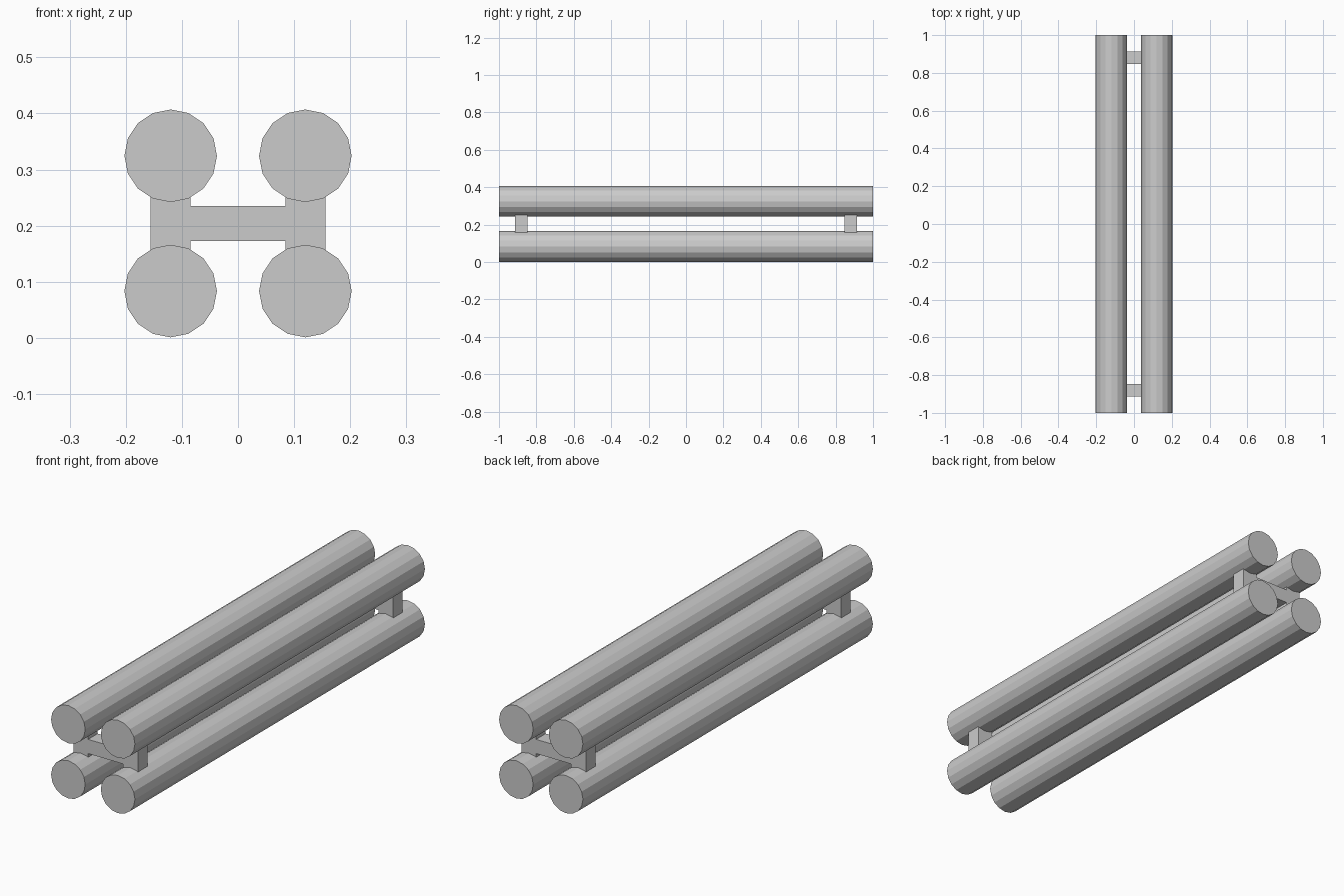
import bpy, bmesh, math

if "Cube" in bpy.data.objects:
    bpy.data.objects.remove(bpy.data.objects["Cube"])

R = 0.0825           # log radius
LOG_X = 0.12         # sideways offset of the logs
LOW_Z, HIGH_Z = 0.0835, 0.3245
MID_Z = (LOW_Z + HIGH_Z) / 2


def prism(name, profile, y0, y1):
    """Extrude an x-z outline along y."""
    bm = bmesh.new()
    face = bm.faces.new([bm.verts.new((x, y0, z)) for x, z in profile])
    ext = bmesh.ops.extrude_face_region(bm, geom=[face])
    verts = [v for v in ext["geom"] if isinstance(v, bmesh.types.BMVert)]
    bmesh.ops.translate(bm, verts=verts, vec=(0, y1 - y0, 0))
    bmesh.ops.recalc_face_normals(bm, faces=bm.faces)
    mesh = bpy.data.meshes.new(name)
    bm.to_mesh(mesh)
    bm.free()
    obj = bpy.data.objects.new(name, mesh)
    bpy.context.collection.objects.link(obj)
    return obj


# Four long 16-sided logs
for side, sx in (("left", -1), ("right", 1)):
    for level, z in (("lower", LOW_Z), ("upper", HIGH_Z)):
        ring = [(sx * LOG_X + R * math.cos(i * math.tau / 16),
                 z + R * math.sin(i * math.tau / 16)) for i in range(16)]
        prism(f"{level}_{side}_log", ring, -1, 1)

# H-shaped spacers joining the logs near each end
inner, outer, bar, post = 0.0845, 0.156, 0.031, 0.052
quarter = [(inner, bar), (inner, post), (outer, post)]
right = quarter + [(x, -z) for x, z in reversed(quarter)]
outline = right + [(-x, -z) for x, z in right]
outline = [(x, MID_Z + z) for x, z in outline]
for end, y in (("front", -0.88), ("back", 0.88)):
    prism(f"{end}_spacer", outline, y - 0.033, y + 0.033)
